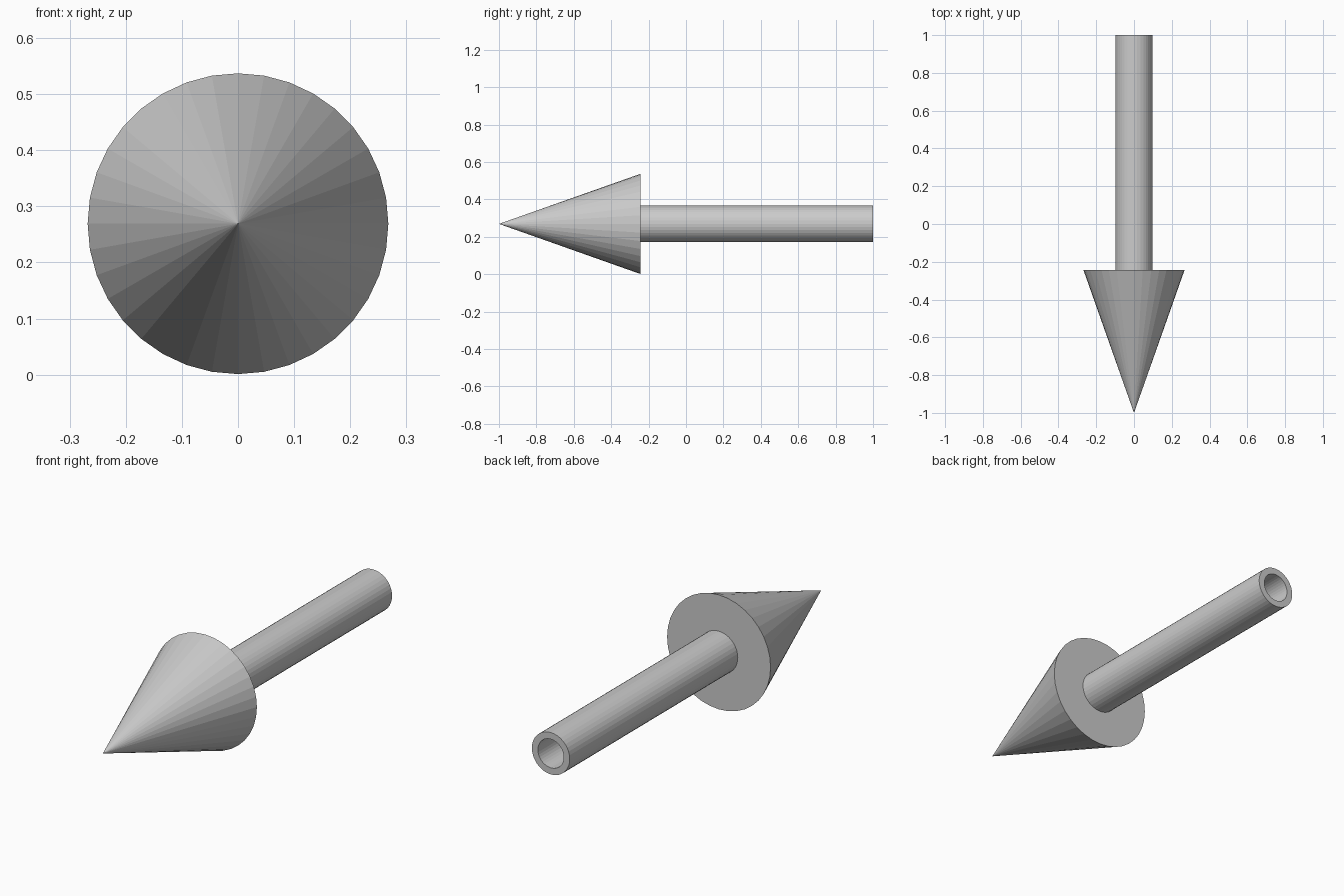
import bpy
import bmesh
import math

if "Cube" in bpy.data.objects:
    bpy.data.objects.remove(bpy.data.objects["Cube"])

SIDES = 36
AXIS_Z = 0.269   # height of the arrow's centre line
TIP_Y, HEAD_Y, END_Y = -1.0, -0.243, 1.0
HEAD_R, SHAFT_R, BORE_R = 0.268, 0.098, 0.067


def lathe(name, profile):
    """Revolve (radius, y) points around the arrow's y axis; radius 0 is a pole."""
    bm = bmesh.new()
    rings = []
    for r, y in profile:
        count = SIDES if r > 0 else 1
        rings.append([
            bm.verts.new((r * math.sin(2 * math.pi * i / SIDES), y,
                          r * math.cos(2 * math.pi * i / SIDES)))
            for i in range(count)])
    for a, b in zip(rings, rings[1:]):
        for i in range(SIDES):
            j = (i + 1) % SIDES
            corners = [a[i % len(a)], a[j % len(a)], b[j % len(b)], b[i % len(b)]]
            bm.faces.new(list(dict.fromkeys(corners)))
    bmesh.ops.recalc_face_normals(bm, faces=bm.faces[:])
    mesh = bpy.data.meshes.new(name)
    bm.to_mesh(mesh)
    bm.free()
    obj = bpy.data.objects.new(name, mesh)
    obj.location.z = AXIS_Z
    bpy.context.collection.objects.link(obj)
    return obj


# Cone head, flat back, and hollow shaft as one closed surface
lathe("arrow", [
    (0, TIP_Y),
    (HEAD_R, HEAD_Y),
    (SHAFT_R, HEAD_Y),
    (SHAFT_R, END_Y),
    (BORE_R, END_Y),
    (BORE_R, HEAD_Y),
    (0, HEAD_Y),
])
